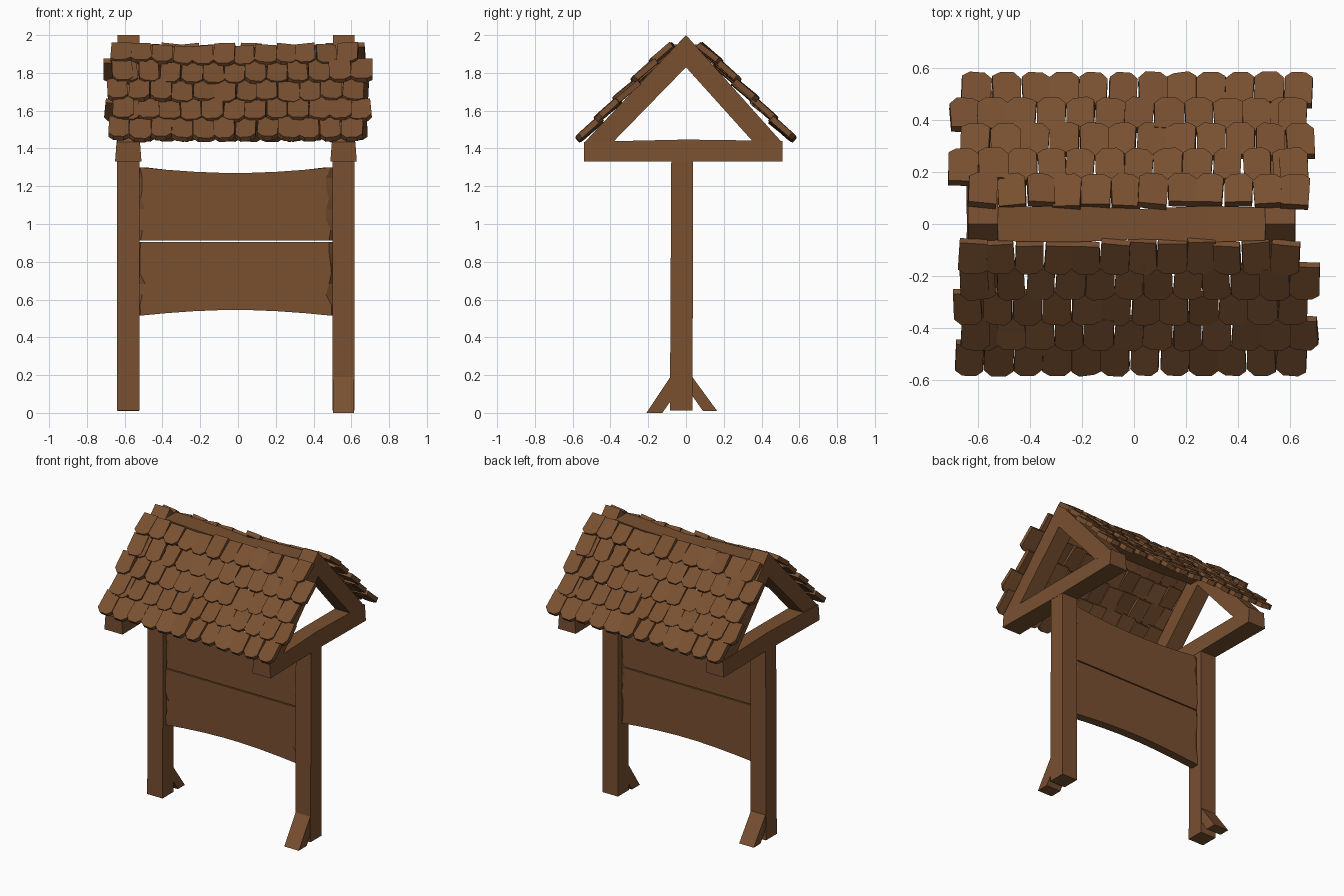
import bpy, bmesh, math, random
from mathutils import Vector, Matrix

if "Cube" in bpy.data.objects:
    bpy.data.objects.remove(bpy.data.objects["Cube"])

random.seed(4)
wood = bpy.data.materials.new("brown wood")
wood.diffuse_color = (0.19, 0.08, 0.03, 1)
wood.use_nodes = True
wood.node_tree.nodes["Principled BSDF"].inputs["Base Color"].default_value = wood.diffuse_color


def finish(bm, name):
    bmesh.ops.recalc_face_normals(bm, faces=bm.faces[:])
    me = bpy.data.meshes.new(name)
    bm.to_mesh(me)
    bm.free()
    me.materials.append(wood)
    ob = bpy.data.objects.new(name, me)
    bpy.context.collection.objects.link(ob)
    return ob


def loft(bm, loops):
    """Skin a list of equal-length point loops and cap both ends."""
    rings = [[bm.verts.new(p) for p in loop] for loop in loops]
    n = len(rings[0])
    for a, b in zip(rings, rings[1:]):
        for i in range(n):
            j = (i + 1) % n
            bm.faces.new((a[i], a[j], b[j], b[i]))
    bm.faces.new(rings[0])
    bm.faces.new(rings[-1])


def side_profile(name, pts, x0, x1):
    """Extrude a (y, z) outline along x."""
    bm = bmesh.new()
    loft(bm, [[(x, y, z) for y, z in pts] for x in (x0, x1)])
    return finish(bm, name)


# Posts and gable trusses at each end
for side, x0, x1 in (("left", -0.64, -0.522), ("right", 0.5, 0.618)):
    side_profile(side + "_post", [(-0.085, 0.012), (0.035, 0.012), (0.037, 1.34), (-0.078, 1.34)], x0, x1)
    side_profile(side + "_rafters", [(-0.54, 1.43), (0, 2.0), (0.51, 1.43), (0.36, 1.43),
                                     (0, 1.83), (-0.39, 1.43)], x0 + 0.003, x1)
    out = -1 if side == "left" else 1
    bm = bmesh.new()
    cx = (x0 + x1) / 2
    loft(bm, [[(cx - w, y, 1.33), (cx + w, y, 1.33), (cx + w - 0.008, y, z), (cx - w + 0.008, y, z)]
              for y, w, z in ((-0.54, 0.07, 1.435), (0, 0.06, 1.447), (0.512, 0.068, 1.44))])
    finish(bm, side + "_tie_beam")

# One foot brace per post, on opposite sides
side_profile("right_foot_brace", [(-0.08, 0.195), (-0.21, 0), (-0.125, 0), (-0.08, 0.065)], 0.503, 0.615)
side_profile("left_foot_brace", [(0.03, 0.195), (0.165, 0.01), (0.09, 0.01), (0.03, 0.095)], -0.637, -0.525)


# Notice board: two planks with chipped ends and gently bowed outer edges
def plank(name, z0, z1, bow0, bow1):
    n = 8
    chips = [[random.choice((0.0, 0.004, 0.012, 0.028)) for _ in range(2 * n)] for _ in range(2)]

    def loop(y, chip):
        pts = []
        for k in range(n):            # bottom edge
            t = k / (n - 1)
            pts.append([-0.525 + 1.025 * t, y, z0 + bow0 * math.sin(math.pi * t)])
        for k in range(1, n - 1):     # right end
            pts.append([0.5, y, z0 + (z1 - z0) * k / (n - 1)])
        for k in range(n):            # top edge
            t = 1 - k / (n - 1)
            pts.append([-0.525 + 1.025 * t, y, z1 + bow1 * math.sin(math.pi * t)])
        for k in range(n - 2, 0, -1):  # left end
            pts.append([-0.525, y, z0 + (z1 - z0) * k / (n - 1)])
        if chip:
            for i, p in enumerate(pts):
                if p[0] > 0.49:
                    p[0] -= 0.006 + chip[i % len(chip)]
                elif p[0] < -0.52:
                    p[0] += 0.006 + chip[i % len(chip)]
        return pts
    bm = bmesh.new()
    loft(bm, [loop(-0.055, chips[0]), loop(-0.04, None), loop(-0.01, None), loop(0.005, chips[1])])
    finish(bm, name)


plank("lower_board", 0.515, 0.905, 0.03, 0)
plank("upper_board", 0.912, 1.30, 0, -0.03)

# Sagging ridge beam
bm = bmesh.new()
loft(bm, [[(x, -w, z - 0.09), (x, w, z - 0.09), (x, w, z), (x, -w, z)]
          for x, w, z in ((-0.522, 0.065, 1.95), (-0.25, 0.07, 1.94), (0.03, 0.058, 1.928),
                          (0.28, 0.07, 1.938), (0.502, 0.063, 1.95))])
finish(bm, "ridge_beam")


# Shingles: five staggered rows of thick tiles with clipped corners
def shingle(bm, x, row):
    j = random.uniform
    w, length, thick = 0.0555 + j(-0.003, 0.003), 0.163 + j(-0.01, 0.01), 0.03
    if row == 4:
        length -= 0.012
    outline = [(-w, 0.028 + j(-0.008, 0.008)), (-w * 0.5, j(0, 0.006)), (w * 0.5, j(0, 0.006)),
               (w, 0.028 + j(-0.008, 0.008)), (w * 0.97, length), (-w * 0.97, length)]
    sag = 0.022 * (1 - (x / 0.68) ** 2) * row / 4
    place = (Matrix.Translation((x, -0.565 + 0.097 * row, 1.437 + 0.103 * row - sag + j(-0.006, 0.006)))
             @ Matrix.Rotation(math.radians(40 + j(-2.5, 2.5)), 4, 'X')
             @ Matrix.Rotation(j(-0.05, 0.05), 4, 'Z') @ Matrix.Rotation(j(-0.12, 0.12), 4, 'Y'))
    loft(bm, [[place @ Vector((u, v, h)) for u, v in outline] for h in (0, thick)])


bm = bmesh.new()
for row in range(5):
    start = -0.64 if row % 2 else -0.69
    if row == 4:
        start = -0.675
    pitch = 0.109 if row == 4 else 0.1125
    for k in range(12):
        shingle(bm, start + pitch * (k + 0.5), row)
    if row % 2:   # narrow filler at the staggered end
        shingle(bm, start + 0.03, row)
front = finish(bm, "front_roof_shingles")
back = bpy.data.objects.new("back_roof_shingles", front.data)
back.rotation_euler.z = math.pi
bpy.context.collection.objects.link(back)
